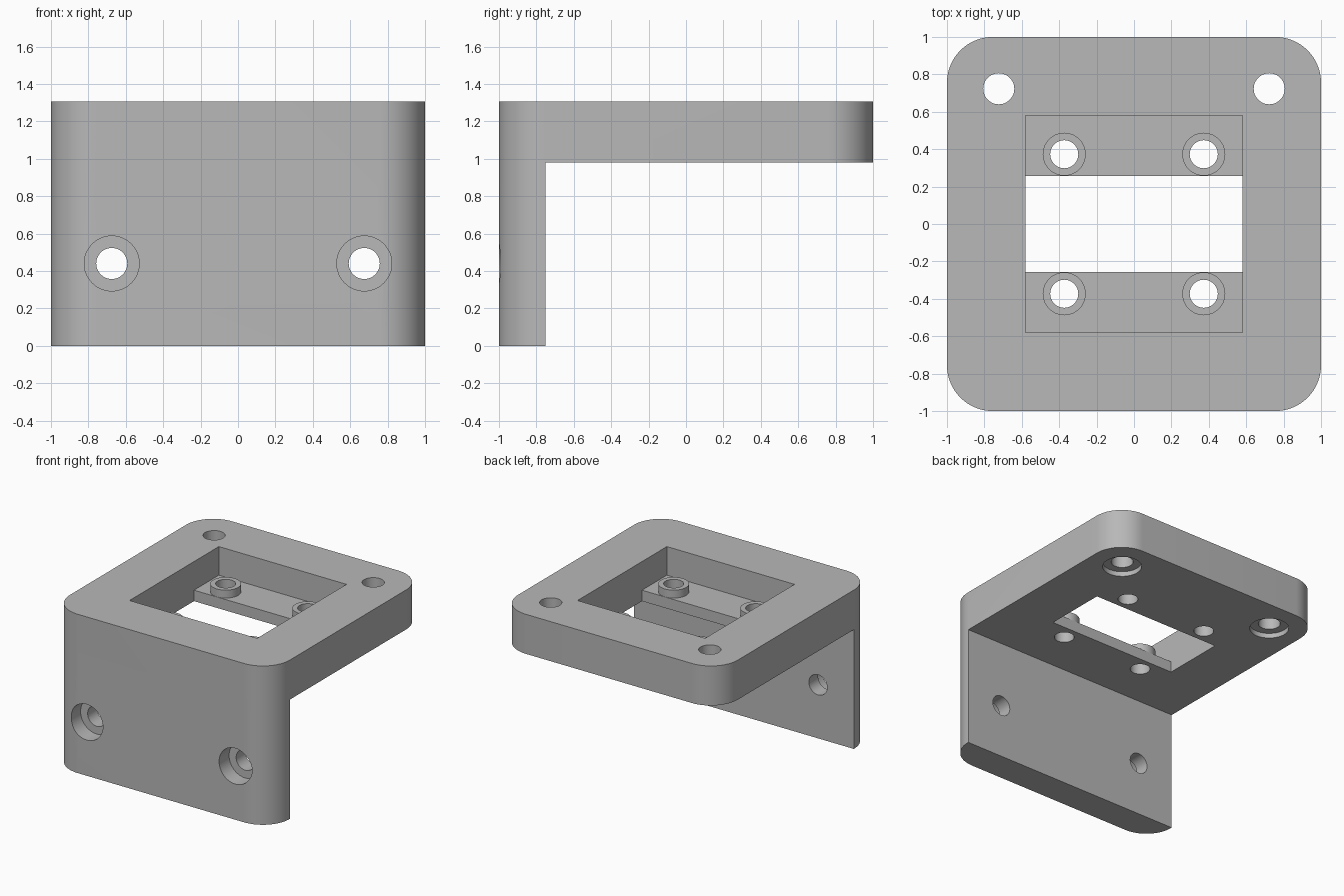
import bpy, bmesh, math
from mathutils import Matrix

cube = bpy.data.objects.get("Cube")
if cube:
    bpy.data.objects.remove(cube, do_unlink=True)

TOP, PLATE_Z = 1.305, 0.98      # top face and underside of the plate
WALL_Y = -0.75                  # back face of the front wall
LEDGE_Z, BOSS_Z = 1.07, 1.135   # ledge top and boss top

grey = bpy.data.materials.new("plain grey")
grey.use_nodes = True
colour = (0.48, 0.48, 0.48, 1)
grey.diffuse_color = colour
grey.node_tree.nodes["Principled BSDF"].inputs["Base Color"].default_value = colour


def add_object(name, bm):
    mesh = bpy.data.meshes.new(name)
    bm.to_mesh(mesh)
    bm.free()
    mesh.materials.append(grey)
    obj = bpy.data.objects.new(name, mesh)
    bpy.context.collection.objects.link(obj)
    return obj


def box(name, x, y, z):
    """Box from three (low, high) ranges."""
    bm = bmesh.new()
    bmesh.ops.create_cube(bm, size=1)
    for v in bm.verts:
        v.co = [low + (c + 0.5) * (high - low) for c, (low, high) in zip(v.co, (x, y, z))]
    return add_object(name, bm)


def cylinder(name, radius, a, b, low, high, along_y=False):
    """Cylinder along z at (x, y) = (a, b), or along y at (x, z) = (a, b)."""
    bm = bmesh.new()
    bmesh.ops.create_cone(bm, cap_ends=True, segments=48, radius1=radius,
                          radius2=radius, depth=high - low)
    mid = (low + high) / 2
    if along_y:
        place = Matrix.Translation((a, mid, b)) @ Matrix.Rotation(math.pi / 2, 4, "X")
    else:
        place = Matrix.Translation((a, b, mid))
    bm.transform(place)
    return add_object(name, bm)


def combine(target, tool, operation="DIFFERENCE"):
    """Apply a boolean and remove the helper."""
    tool.hide_render = True
    mod = target.modifiers.new(tool.name, "BOOLEAN")
    mod.object, mod.operation, mod.solver = tool, operation, "EXACT"
    bpy.context.view_layer.objects.active = target
    bpy.ops.object.modifier_apply(modifier=mod.name)
    bpy.data.objects.remove(tool, do_unlink=True)


# Block with rounded upright corners
bracket = box("angle_bracket", (-1, 1), (-1, 1), (0, TOP))
bm = bmesh.new()
bm.from_mesh(bracket.data)
uprights = [e for e in bm.edges if abs(e.verts[0].co.z - e.verts[1].co.z) > 1]
bmesh.ops.bevel(bm, geom=uprights, offset=0.245, segments=16, profile=0.5, affect="EDGES")
bm.to_mesh(bracket.data)
bm.free()

# Space below the plate, square pocket, and slot between the ledges
combine(bracket, box("under_space", (-2, 2), (WALL_Y, 2), (-1, PLATE_Z)))
combine(bracket, box("pocket", (-0.58, 0.58), (-0.58, 0.58), (LEDGE_Z, 2)))
combine(bracket, box("slot", (-0.58, 0.58), (-0.257, 0.257), (0.9, 1.2)))

# Four bosses on the ledges with through holes
for sx in (-1, 1):
    for sy in (-1, 1):
        x, y = 0.373 * sx, 0.373 * sy
        combine(bracket, cylinder("boss", 0.115, x, y, LEDGE_Z - 0.03, BOSS_Z), "UNION")
        combine(bracket, cylinder("boss_hole", 0.075, x, y, 0.9, 1.2))

# Plate holes recessed from below, wall holes recessed from the front
for sx in (-1, 1):
    x = 0.723 * sx
    combine(bracket, cylinder("plate_hole", 0.083, x, 0.723, 0.9, 1.5))
    combine(bracket, cylinder("plate_recess", 0.147, x, 0.723, 0.9, PLATE_Z + 0.04))
    x = 0.675 * sx
    combine(bracket, cylinder("wall_hole", 0.083, x, 0.44, -1.2, -0.6, True))
    combine(bracket, cylinder("wall_recess", 0.147, x, 0.44, -1.2, -0.87, True))

# Smooth round surfaces, sharp edges elsewhere
bpy.ops.object.select_all(action="DESELECT")
bracket.select_set(True)
bpy.context.view_layer.objects.active = bracket
bpy.ops.object.shade_smooth_by_angle(angle=math.radians(30))
